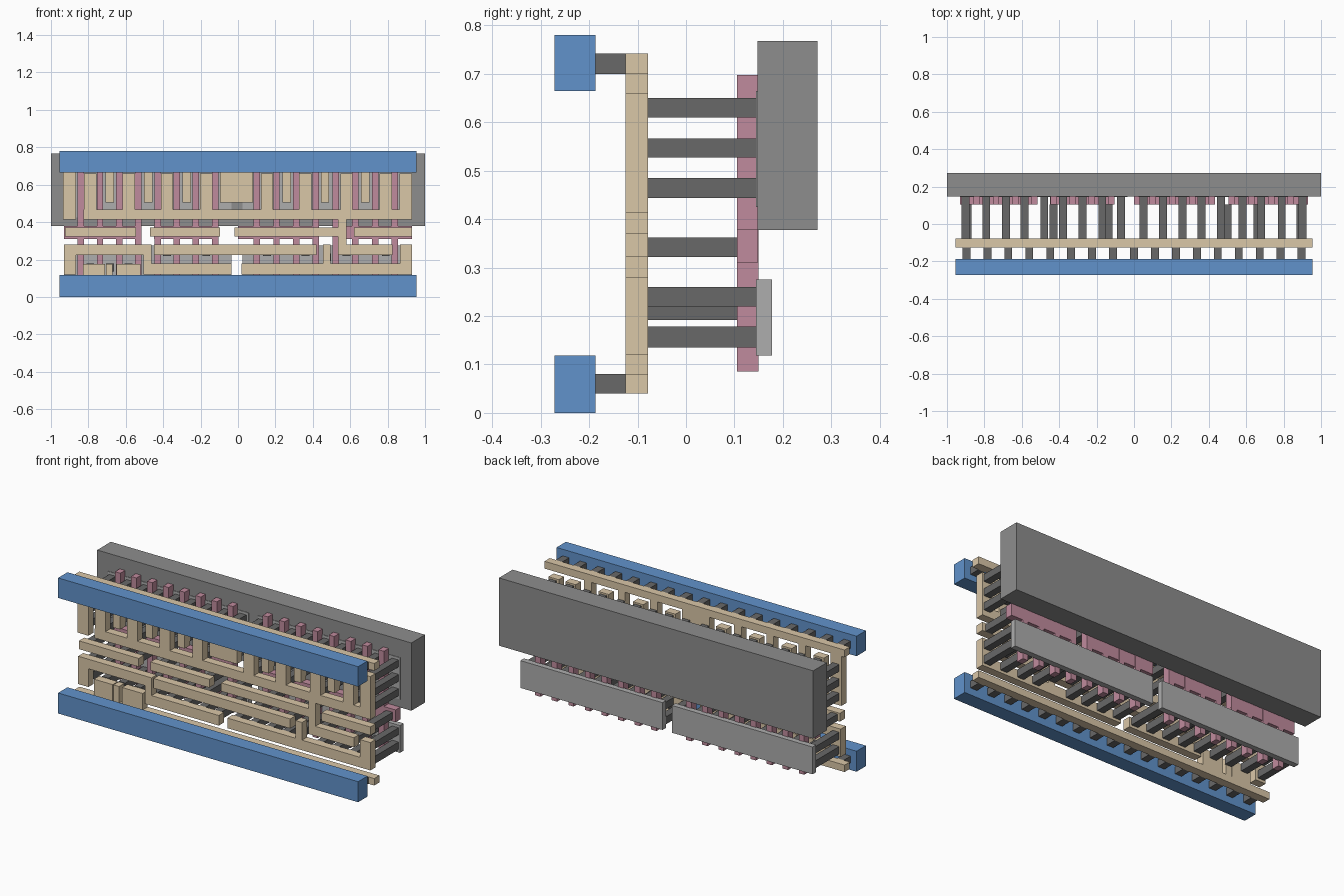
import bpy, bmesh


def mat(name, r, g, b):
    m = bpy.data.materials.new(name)
    m.diffuse_color = (r, g, b, 1)
    return m


BLUE = mat("blue", 0.12, 0.29, 0.6)
TAN = mat("tan", 0.7, 0.57, 0.39)
PINK = mat("pink", 0.53, 0.26, 0.34)
DARK = mat("dark_grey", 0.14, 0.14, 0.14)
GREY = mat("mid_grey", 0.27, 0.27, 0.27)
LIGHT = mat("light_grey", 0.42, 0.42, 0.42)


def boxes(name, material, y, rects):
    """One object made of boxes: (x0, x1, z0, z1) rectangles spanning y."""
    bm = bmesh.new()
    for x0, x1, z0, z1 in rects:
        vs = bmesh.ops.create_cube(bm, size=1)["verts"]
        for v in vs:
            v.co = (x1 if v.co.x > 0 else x0,
                    y[1] if v.co.y > 0 else y[0],
                    z1 if v.co.z > 0 else z0)
    me = bpy.data.meshes.new(name)
    bm.to_mesh(me)
    bm.free()
    me.materials.append(material)
    ob = bpy.data.objects.new(name, me)
    bpy.context.collection.objects.link(ob)
    return ob


def columns(xs, width, z0, z1):
    return [(x - width / 2, x + width / 2, z0, z1) for x in xs]


# Front power rails
boxes("lower_rail", BLUE, (-0.272, -0.187), [(-0.955, 0.955, 0, 0.118)])
boxes("upper_rail", BLUE, (-0.272, -0.187), [(-0.955, 0.955, 0.665, 0.78)])

# Short pegs joining rails to the wiring layer
pegs = [-0.896 + 0.112 * i for i in range(17)]
boxes("rail_pegs", DARK, (-0.187, -0.125),
      columns(pegs, 0.042, 0.04, 0.08) + columns(pegs, 0.042, 0.70, 0.742))

# Upper wiring: strip with fingers, interleaved with a comb
WIRE = (-0.125, -0.078)
fingers = [-0.685, -0.48, -0.275, 0.26, 0.465, 0.68]
teeth = [-0.79, -0.585, -0.38, -0.17, 0.155, 0.36, 0.58, 0.79]
boxes("upper_strip", TAN, WIRE,
      [(-0.955, 0.955, 0.70, 0.742), (-0.095, 0.08, 0.505, 0.70),
       (-0.935, -0.865, 0.415, 0.70)] + columns(fingers, 0.045, 0.505, 0.70))
boxes("upper_comb", TAN, WIRE,
      [(-0.825, 0.93, 0.413, 0.467), (0.535, 0.58, 0.28, 0.413),
       (0.535, 0.825, 0.225, 0.28)]
      + columns(teeth + [0.897], 0.066, 0.467, 0.66))

# Middle wiring bars
boxes("middle_bars", TAN, WIRE,
      [(a, b, 0.322, 0.37) for a, b in
       [(-0.925, -0.545), (-0.47, -0.095), (-0.02, 0.535), (0.62, 0.93)]])

# Lower wiring: hooks, bars and the bottom strip with tabs
boxes("left_hook", TAN, WIRE,
      [(-0.93, -0.865, 0.12, 0.225), (-0.93, -0.463, 0.225, 0.28),
       (-0.505, -0.463, 0.178, 0.225), (-0.505, -0.035, 0.12, 0.178)])
boxes("long_bar", TAN, WIRE, [(-0.45, 0.42, 0.225, 0.28)])
boxes("right_hook", TAN, WIRE,
      [(0.02, 0.93, 0.12, 0.178), (0.455, 0.495, 0.178, 0.28),
       (0.865, 0.93, 0.178, 0.28)])
boxes("bottom_strip", TAN, WIRE,
      [(-0.955, 0.955, 0.04, 0.08), (-0.83, -0.71, 0.08, 0.175),
       (-0.705, -0.67, 0.08, 0.175), (-0.65, -0.52, 0.08, 0.175)])

# Pink gate bars with wider pads at mid height
gates = [-0.84 + 0.1025 * i for i in range(8)] + [0.10 + 0.1055 * i for i in range(8)]
boxes("gate_bars", PINK, (0.105, 0.15), columns(gates, 0.034, 0.085, 0.698))
boxes("gate_pads", PINK, (0.105, 0.149),
      [(a, b, 0.31, 0.38) for a, b in
       [(-0.93, -0.515), (-0.45, -0.107), (0.0, 0.43), (0.52, 0.93)]])

# Long posts from the wiring to the back plates
ends = [-0.9, 0.9]
centre = [-0.07, 0.05]
DEEP = (-0.078, 0.147)
lower = [-0.9, -0.79, -0.685, -0.585, -0.48, -0.38, -0.275, -0.17, -0.07,
         0.05, 0.155, 0.26, 0.36, 0.58, 0.68, 0.79, 0.9]
boxes("upper_posts", DARK, DEEP,
      columns(fingers + teeth + ends + centre, 0.042, 0.61, 0.65)
      + columns(fingers + teeth + ends + centre, 0.042, 0.527, 0.567)
      + columns(teeth + ends, 0.042, 0.444, 0.485))
boxes("lower_posts", DARK, DEEP,
      columns(lower, 0.042, 0.135, 0.178)
      + columns([-0.9, -0.38, -0.17, 0.155, 0.36, 0.58, 0.79, 0.9], 0.042, 0.22, 0.26))
boxes("pad_posts", DARK, (-0.078, 0.105),
      columns([-0.89, -0.685, -0.585, -0.43, -0.275, -0.135,
               0.05, 0.26, 0.50, 0.66, 0.89], 0.042, 0.322, 0.362)
      + columns([0.475], 0.042, 0.192, 0.232))

# Back block and thin plates
boxes("back_block", GREY, (0.148, 0.272), [(-1, 1, 0.378, 0.768)])
halves = [(-0.93, -0.035), (0.025, 0.93)]
boxes("upper_plates", LIGHT, (0.145, 0.178), [(a, b, 0.425, 0.665) for a, b in halves])
boxes("lower_plates", LIGHT, (0.145, 0.178), [(a, b, 0.118, 0.275) for a, b in halves])
